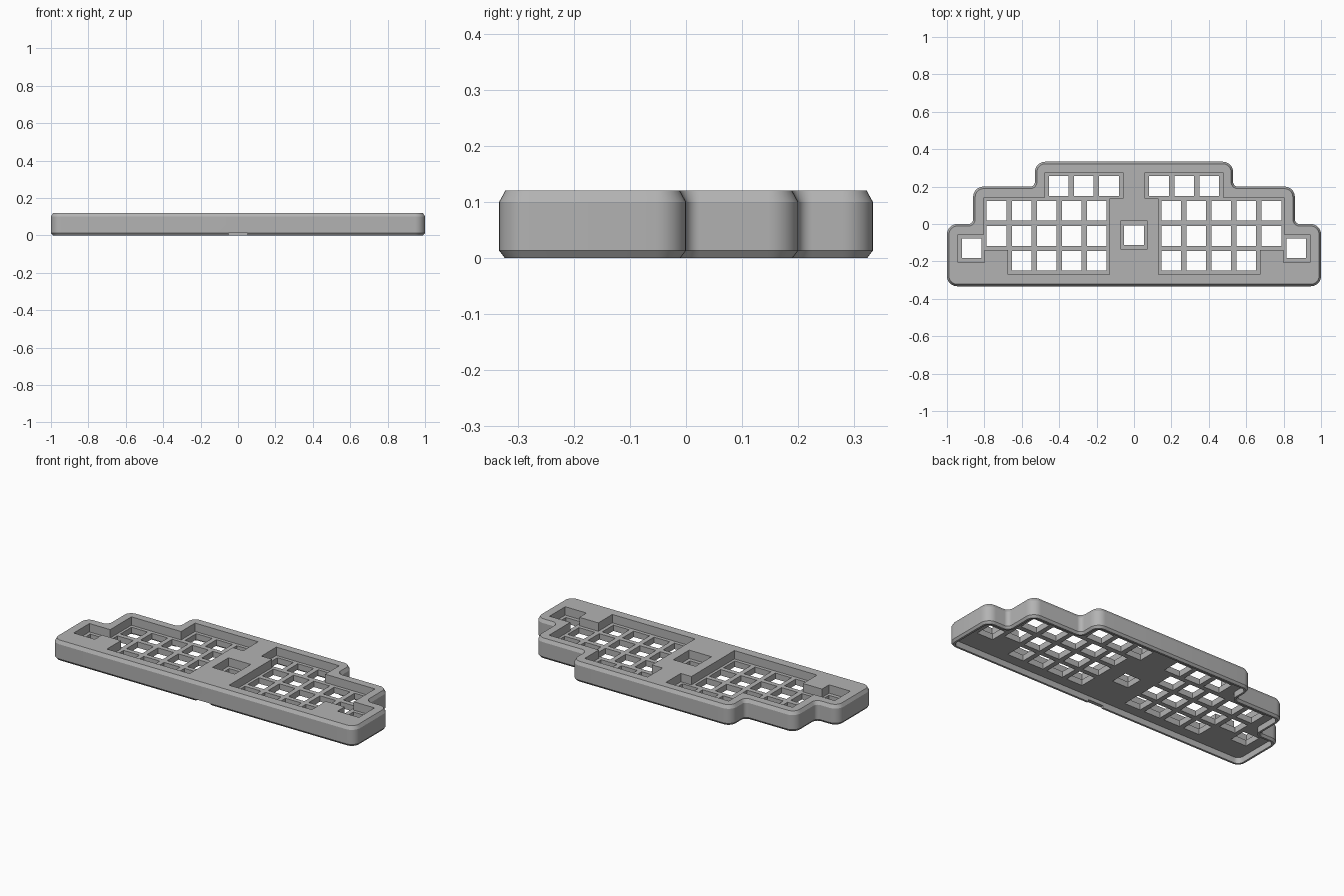
import bpy, bmesh, math
from mathutils import Vector

if "Cube" in bpy.data.objects:
    bpy.data.objects.remove(bpy.data.objects["Cube"], do_unlink=True)

HEIGHT, FLOOR_TOP, FLOOR_BOTTOM = 0.12, 0.07, 0.035
PITCH, HOLE = 0.134, 0.105

grey = bpy.data.materials.new("case grey")
grey.use_nodes = True
grey.diffuse_color = (0.45, 0.45, 0.45, 1)
grey.node_tree.nodes["Principled BSDF"].inputs["Base Color"].default_value = grey.diffuse_color


def mirrored(half):
    """Close a right-hand chain of points with its mirror image."""
    return half + [(-x, y) for x, y in reversed(half)]


def rounded(points, inset=0.0, convex=0.055, concave=0.025, steps=8):
    """Offset a counter-clockwise right-angled outline and fillet its corners."""
    result = []
    for i, p in enumerate(points):
        p = Vector(p)
        back = (Vector(points[i - 1]) - p).normalized()
        ahead = (Vector(points[(i + 1) % len(points)]) - p).normalized()
        turn = -back.cross(ahead)
        corner = p + inset * (Vector((back.y, -back.x)) + Vector((-ahead.y, ahead.x)))
        r = convex - inset if turn > 0 else concave + inset
        centre = corner + (back + ahead) * r
        for k in range(steps + 1):
            t = math.pi / 2 * k / steps
            result.append(centre - r * (ahead * math.cos(t) + back * math.sin(t)))
    return result


def loft(bm, sections):
    """Skin a stack of (z, outline) sections and cap both ends."""
    rings = [[bm.verts.new((p[0], p[1], z)) for p in pts] for z, pts in sections]
    for low, high in zip(rings, rings[1:]):
        for i in range(len(low)):
            j = (i + 1) % len(low)
            bm.faces.new((low[i], low[j], high[j], high[i]))
    bm.faces.new(rings[0][::-1])
    bm.faces.new(rings[-1])


def block(bm, x, y, w, d, low, high):
    corners = [(x - w / 2, y - d / 2), (x + w / 2, y - d / 2),
               (x + w / 2, y + d / 2), (x - w / 2, y + d / 2)]
    loft(bm, [(low, corners), (high, corners)])


def make(name, bm):
    bmesh.ops.recalc_face_normals(bm, faces=bm.faces)
    mesh = bpy.data.meshes.new(name)
    bm.to_mesh(mesh)
    bm.free()
    mesh.materials.append(grey)
    obj = bpy.data.objects.new(name, mesh)
    bpy.context.collection.objects.link(obj)
    return obj


# Stepped case body with chamfered top and bottom rims
outline = mirrored([(1, -0.333), (1, 0), (0.86, 0), (0.86, 0.2), (0.53, 0.2), (0.53, 0.333)])
bm = bmesh.new()
loft(bm, [(0, rounded(outline, 0.01)), (0.013, rounded(outline)),
          (0.1, rounded(outline)), (HEIGHT, rounded(outline, 0.011))])
case = make("keyboard_case", bm)

# Hollow underside and the cable notch in the front wall
recess = bmesh.new()
loft(recess, [(-0.02, rounded(outline, 0.022)), (FLOOR_BOTTOM, rounded(outline, 0.022))])
notch = bmesh.new()
block(notch, 0, -0.33, 0.1, 0.06, -0.02, 0.013)

# Key wells sunk into the top: one per hand, and a single one in the middle
well = [(0.13, -0.27), (0.675, -0.27), (0.675, -0.138), (0.8, -0.138), (0.8, -0.205),
        (0.94, -0.205), (0.94, -0.057), (0.803, -0.057), (0.803, 0.143),
        (0.475, 0.143), (0.475, 0.275), (0.06, 0.275), (0.06, 0.135), (0.13, 0.135)]
wells = bmesh.new()
for side in (1, -1):
    pts = [(side * x, y) for x, y in well]
    loft(wells, [(FLOOR_TOP, pts), (0.15, pts)])
block(wells, 0, -0.06, 0.147, 0.15, FLOOR_TOP, 0.15)

# Square switch holes through the floor: first x, y and count of each row
holes = bmesh.new()
for first, y, count in ((0.134, 0.203, 3), (0.199, 0.07, 5), (0.199, -0.064, 5),
                        (0.199, -0.197, 4), (0.867, -0.13, 1)):
    for k in range(count):
        for side in (1, -1):
            block(holes, side * (first + k * PITCH), y, HOLE, HOLE, 0.02, 0.09)
block(holes, 0, -0.06, HOLE, HOLE, 0.02, 0.09)

# Cut everything out of the body
bpy.context.view_layer.objects.active = case
for name, cutter_mesh in (("underside_cutter", recess), ("notch_cutter", notch),
                          ("well_cutter", wells), ("hole_cutter", holes)):
    cutter = make(name, cutter_mesh)
    cutter.hide_render = True
    mod = case.modifiers.new(name, "BOOLEAN")
    mod.operation = "DIFFERENCE"
    mod.solver = "EXACT"
    mod.object = cutter
    bpy.ops.object.modifier_apply(modifier=name)
    bpy.data.objects.remove(cutter, do_unlink=True)

bpy.ops.object.select_all(action="DESELECT")
case.select_set(True)
bpy.ops.object.shade_smooth_by_angle(angle=math.radians(20))
